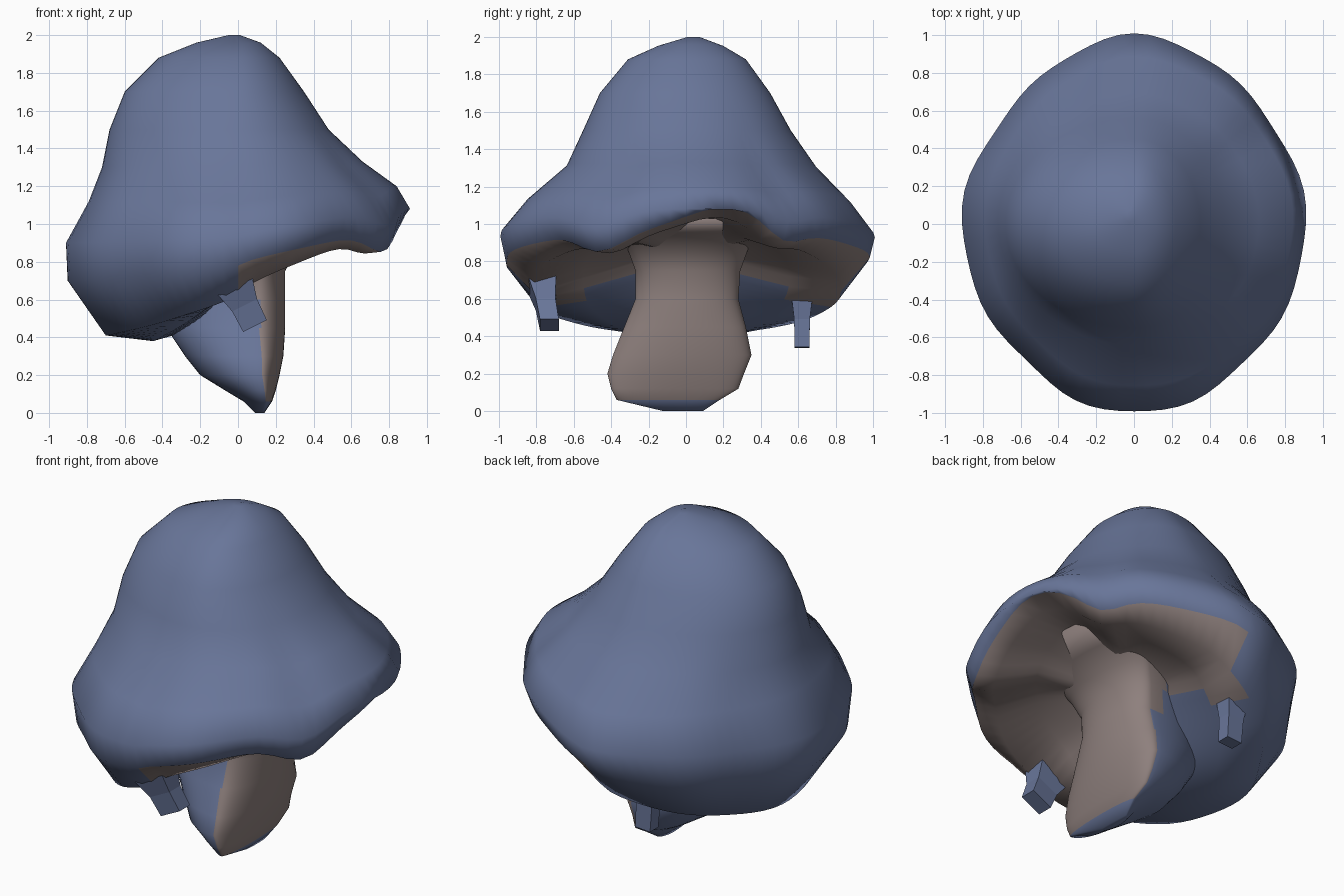
import bpy
import bmesh
import math
from mathutils import Vector

cube = bpy.data.objects.get("Cube")
if cube:
    bpy.data.objects.remove(cube, do_unlink=True)


def make_material(name, rgb):
    mat = bpy.data.materials.new(name)
    mat.use_nodes = True
    colour = (*rgb, 1)
    mat.diffuse_color = colour
    bsdf = mat.node_tree.nodes["Principled BSDF"]
    bsdf.inputs["Base Color"].default_value = colour
    bsdf.inputs["Roughness"].default_value = 0.9
    return mat


BLUE = make_material("slate_blue", (0.14, 0.18, 0.32))
BROWN = make_material("dusty_brown", (0.27, 0.215, 0.205))
SEGMENTS = 72


def loft(name, rings, paint, smooth=True):
    """Skin closed rings of points and paint faces with paint(ring, centre, normal)."""
    bm = bmesh.new()
    loops = [[bm.verts.new(p) for p in ring] for ring in rings]
    painted = []
    for k, (upper, lower) in enumerate(zip(loops, loops[1:])):
        count = len(upper)
        for i in range(count):
            j = (i + 1) % count
            painted.append((k, bm.faces.new((upper[i], lower[i], lower[j], upper[j]))))
    painted.append((0, bm.faces.new(loops[0])))
    painted.append((len(loops), bm.faces.new(list(reversed(loops[-1])))))
    bmesh.ops.recalc_face_normals(bm, faces=bm.faces[:])
    bm.normal_update()
    for k, face in painted:
        face.material_index = int(paint(k, face.calc_center_median(), face.normal))
        face.smooth = smooth
    mesh = bpy.data.meshes.new(name)
    bm.to_mesh(mesh)
    bm.free()
    mesh.materials.append(BLUE)
    mesh.materials.append(BROWN)
    obj = bpy.data.objects.new(name, mesh)
    bpy.context.collection.objects.link(obj)


# Cap: (radius, height) profiles from crown to rim to underside, one per direction
left = [(.12, 1.96), (.22, 1.88), (.35, 1.7), (.48, 1.5), (.66, 1.33), (.84, 1.2),
        (.91, 1.08), (.88, .97), (.78, .95), (.55, .98), (.25, .9)]
right = [(.22, 1.96), (.42, 1.88), (.6, 1.7), (.68, 1.5), (.72, 1.3), (.79, 1.12),
         (.91, .9), (.9, .7), (.7, .41), (.45, .38), (.2, .45)]
front = [(.15, 1.95), (.31, 1.88), (.46, 1.7), (.55, 1.5), (.64, 1.31), (.86, 1.11),
         (1, .93), (.97, .78), (.82, .63), (.55, .71), (.24, .8)]
back = [(.2, 1.95), (.32, 1.88), (.45, 1.7), (.56, 1.5), (.69, 1.31), (.88, 1.1),
        (1, .93), (.97, .82), (.82, .64), (.55, .72), (.24, .8)]
RIM = 7


def bump(angle, centre, width):
    return math.exp(-((angle - centre) / width) ** 2)


def cap_ring(k):
    # waviness is strongest at the rim and fades to the crown and the stem
    wave = max(0, 1 - abs(k - RIM) / 4)
    ring = []
    for i in range(SEGMENTS):
        angle = math.tau * i / SEGMENTS - math.pi
        c, s = math.cos(angle), math.sin(angle)
        side = left if c > 0 else right
        face = back if s > 0 else front
        blend = abs(c) ** 0.75
        # the outline is pinched between the four main directions
        pinch = 0.03 + 0.03 * (s > 0) + 0.02 * (c < 0)
        ripple = 1 + wave * (0.012 * math.sin(9 * angle) - pinch * math.sin(2 * angle) ** 2)
        z = side[k][1] * blend + face[k][1] * (1 - blend)
        lift = 0.12 * bump(angle, 0.22, 0.3) if k >= RIM else 0
        fold = 0.1 * bump(angle, -0.5, 0.2) + 0.06 * bump(angle, 0.62, 0.15)
        z += wave * (lift - fold)
        ring.append((side[k][0] * c * ripple, face[k][0] * s * ripple, z))
    return ring


def crown_ring():
    angles = [math.tau * i / SEGMENTS - math.pi for i in range(SEGMENTS)]
    return [(.03 * math.cos(a) - .02, .03 * math.sin(a) + .04, 2.0) for a in angles]


def paint_cap(k, centre, normal):
    if k == RIM + 1:
        return centre.x > 0.02
    return k > RIM and centre.x > 0.1 - 0.35 * abs(centre.y)


loft("mushroom_cap", [crown_ring()] + [cap_ring(k) for k in range(len(front))], paint_cap)

# Stem: height, then x and y extents of each section
sections = [
    (0, .09, .14, -.12, .09),
    (.06, .03, .18, -.37, .18),
    (.12, -.07, .2, -.4, .28),
    (.2, -.2, .22, -.42, .31),
    (.3, -.28, .24, -.39, .35),
    (.45, -.38, .25, -.33, .32),
    (.6, -.4, .25, -.27, .28),
    (.75, -.35, .25, -.27, .29),
    (.86, -.3, .3, -.31, .33),
    (.95, -.28, .4, -.36, .4),
    (1.03, -.25, .56, -.42, .46),
]


def stem_ring(z, x0, x1, y0, y1):
    # broad flat side towards +x, narrowing towards -x
    widest = x0 + 0.78 * (x1 - x0)
    ring = []
    for i in range(SEGMENTS):
        angle = math.tau * i / SEGMENTS
        c, s = math.cos(angle), math.sin(angle)
        reach = x1 - widest if c > 0 else widest - x0
        ring.append((widest + c * reach, (y0 + y1) / 2 + s * (y1 - y0) / 2, z))
    return ring


def paint_stem(k, centre, normal):
    if centre.z > 0.65:
        return centre.x > 0.03
    return normal.x > 0.1 and centre.z > 0.04


loft("mushroom_stem", [stem_ring(*s) for s in sections], paint_stem)


# Small flaps hanging from the rim
def flap(name, top, bottom, wide, deep):
    rings = []
    top, bottom = Vector(top), Vector(bottom)
    across = (bottom - top).cross(Vector((0, 1, 0))).normalized()
    for t, scale in ((0, 1.5), (0.5, 1.05), (1, 1)):
        mid = top.lerp(bottom, t)
        rings.append([mid + across * (wide * u * scale / 2) + Vector((0, deep * v * scale / 2, 0))
                      for u, v in ((1, 1), (-1, 1), (-1, -1), (1, -1))])
    loft(name, rings, lambda k, centre, normal: False, smooth=False)


flap("front_flap", (-.02, -.77, .68), (.09, -.73, .46), .14, .1)
flap("back_flap", (-.19, .62, .64), (-.17, .62, .34), .1, .08)
